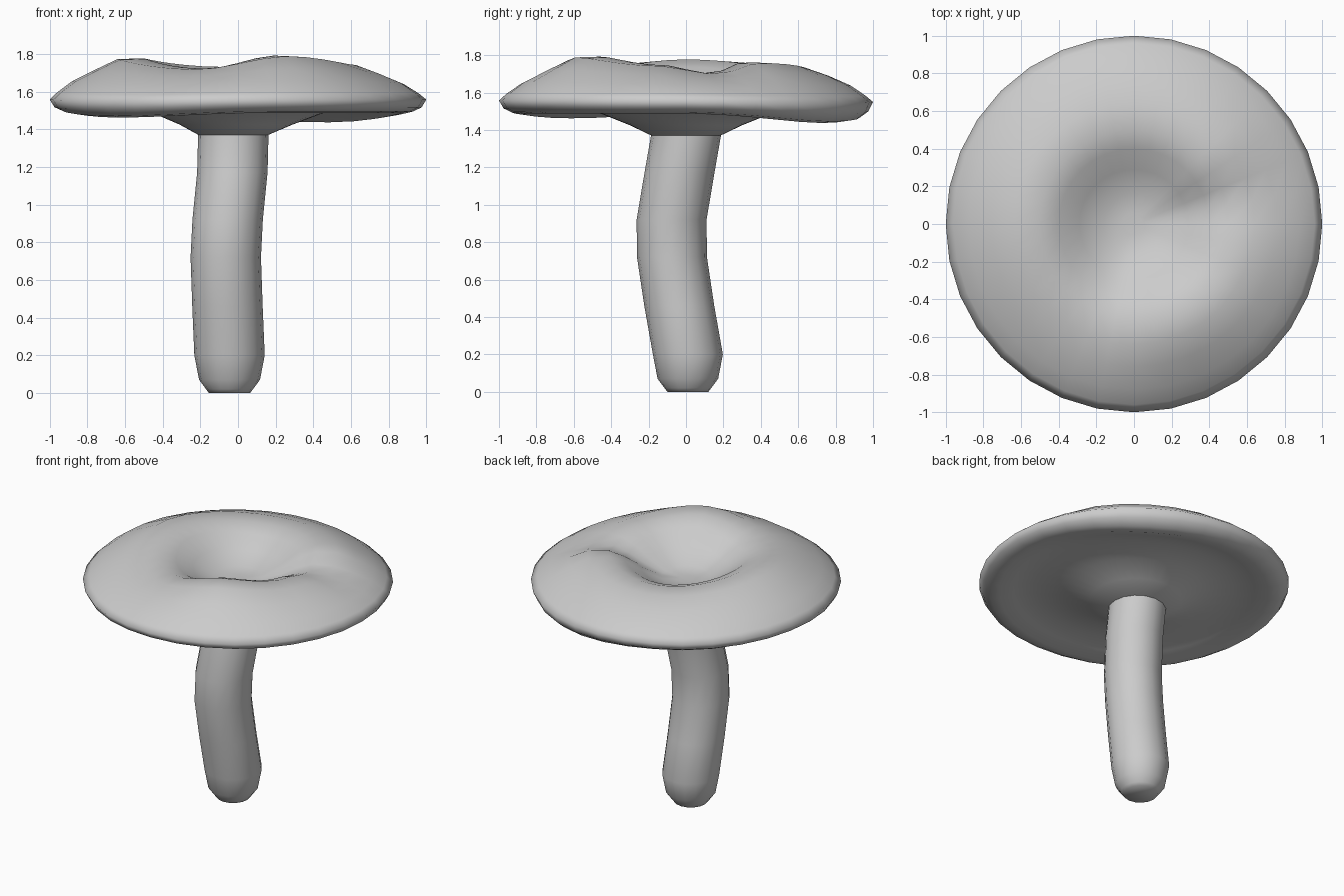
import bpy, bmesh, math

if "Cube" in bpy.data.objects:
    bpy.data.objects.remove(bpy.data.objects["Cube"])

SEG = 32


def wave(keys, deg):
    """Periodic eased interpolation of (angle, value) pairs."""
    deg %= 360
    ext = [(keys[-1][0] - 360, keys[-1][1])] + keys + [(keys[0][0] + 360, keys[0][1])]
    for (a0, v0), (a1, v1) in zip(ext, ext[1:]):
        if a0 <= deg <= a1:
            t = (deg - a0) / (a1 - a0)
            t = t * t * (3 - 2 * t)
            return v0 + (v1 - v0) * t
    return keys[0][1]


def loft(name, rings):
    """Skin a list of vertex rings and close both ends."""
    bm = bmesh.new()
    loops = [[bm.verts.new(p) for p in ring] for ring in rings]
    n = len(loops[0])
    for a, b in zip(loops, loops[1:]):
        for i in range(n):
            j = (i + 1) % n
            bm.faces.new((a[i], a[j], b[j], b[i]))
    bm.faces.new(loops[0])
    bm.faces.new(loops[-1])
    bmesh.ops.recalc_face_normals(bm, faces=bm.faces)
    me = bpy.data.meshes.new(name)
    bm.to_mesh(me)
    bm.free()
    for p in me.polygons:
        p.use_smooth = True
    ob = bpy.data.objects.new(name, me)
    bpy.context.collection.objects.link(ob)
    return ob


# Height offsets around the cap: top ridge, and drooping lower rim
RIDGE = [(15, -0.045), (38, 0.015), (100, -0.015), (180, 0.03),
         (250, -0.025), (294, 0.045), (345, 0.0)]
DROOP = [(0, 0.01), (57, -0.04), (120, 0.0), (170, 0.015),
         (224, -0.015), (280, 0.01)]

# Cap profile: radius, height, ridge weight, droop weight, x shift
PROFILE = [
    (0.06, 1.565, 0, 0, 0), (0.16, 1.575, 0.1, 0, 0), (0.29, 1.64, 0.5, 0, 0),
    (0.40, 1.71, 0.9, 0, 0), (0.50, 1.747, 1, 0, 0), (0.64, 1.743, 1, 0, 0),
    (0.76, 1.698, 0.6, 0, 0), (0.88, 1.645, 0.3, 0.2, 0),
    (0.96, 1.59, 0.1, 0.3, 0), (1.0, 1.555, 0, 0.3, 0),
    (0.975, 1.51, 0, 0.6, 0), (0.93, 1.485, 0, 1, 0), (0.87, 1.477, 0, 1, 0),
    (0.78, 1.50, 0, 0.8, 0), (0.64, 1.515, 0, 0.4, 0), (0.45, 1.485, 0, 0, 0),
    (0.30, 1.425, 0, 0, -0.01), (0.185, 1.37, 0, 0, -0.025),
]
cap_rings = []
for r, z, wr, wd, sx in PROFILE:
    ring = []
    for i in range(SEG):
        d = 360 * i / SEG
        a = math.radians(d)
        ring.append((r * math.cos(a) + sx, r * math.sin(a),
                     z + wr * wave(RIDGE, d) + wd * wave(DROOP, d)))
    cap_rings.append(ring)
loft("mushroom_cap", cap_rings)

# Bent stem: centre x, centre y, height, radius
STEM = [(-0.045, 0.01, 0, 0.11), (-0.045, 0.01, 0.02, 0.125),
        (-0.045, 0.01, 0.07, 0.162), (-0.045, 0.01, 0.2, 0.187),
        (-0.056, -0.036, 0.46, 0.187), (-0.065, -0.075, 0.72, 0.187),
        (-0.055, -0.077, 0.92, 0.187), (-0.03, -0.035, 1.17, 0.187),
        (-0.025, 0.0, 1.37, 0.187), (-0.025, 0.0, 1.45, 0.187)]
loft("stem", [[(x + r * math.cos(2 * math.pi * i / 16),
                y + r * math.sin(2 * math.pi * i / 16), z) for i in range(16)]
              for x, y, z, r in STEM])
